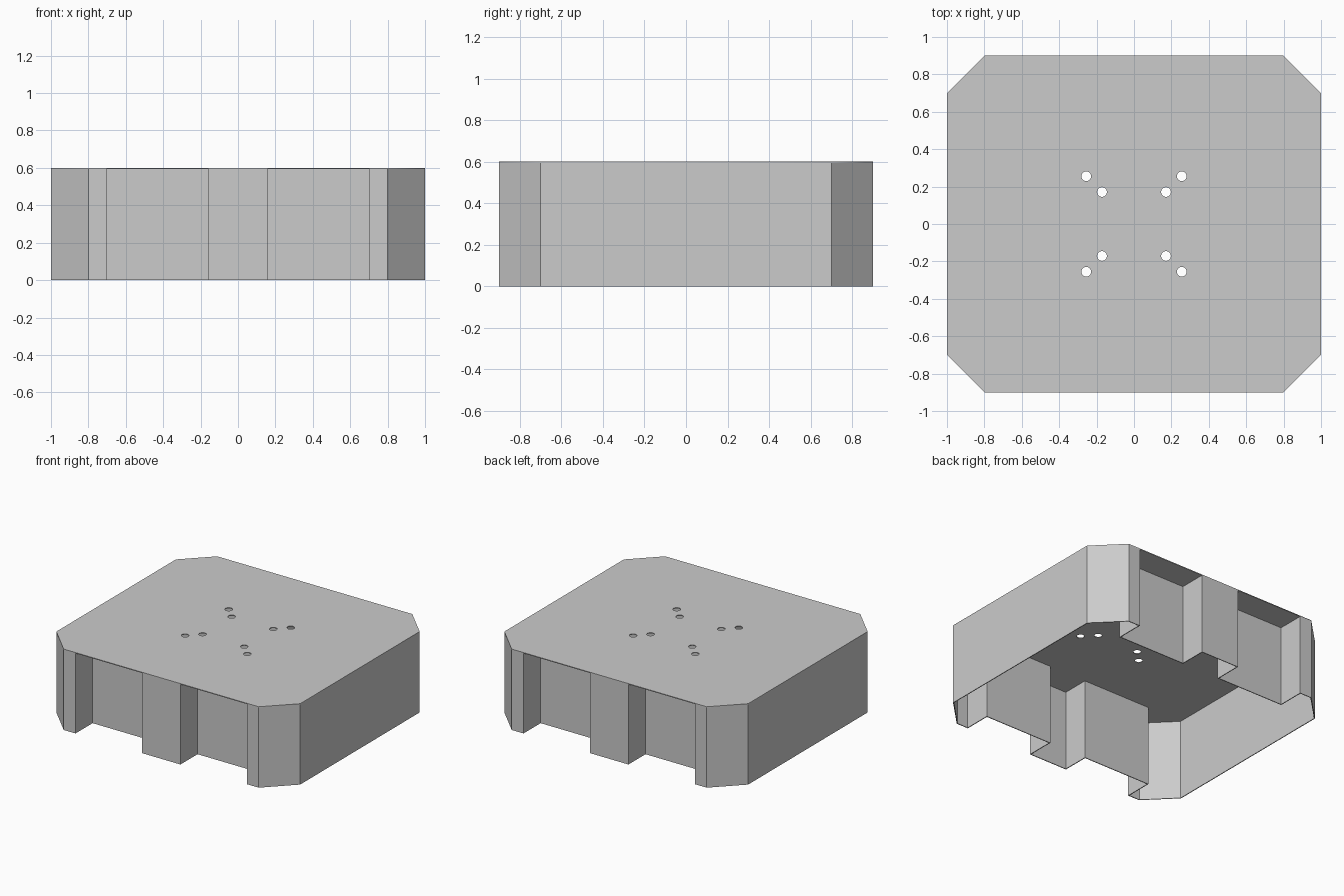
import bpy, bmesh
from math import cos, sin, tau

if "Cube" in bpy.data.objects:
    bpy.data.objects.remove(bpy.data.objects["Cube"])

T = 0.006          # sheet thickness
H = 0.6            # overall height
X, Y, C = 1.0, 0.9, 0.2   # half sizes and corner chamfer


def activate(obj):
    bpy.ops.object.select_all(action='DESELECT')
    obj.select_set(True)
    bpy.context.view_layer.objects.active = obj


# Top plate: chamfered outline with eight round holes, as a filled curve
outline = [(X, -Y + C), (X, Y - C), (X - C, Y), (-X + C, Y),
           (-X, Y - C), (-X, -Y + C), (-X + C, -Y), (X - C, -Y)]
curve = bpy.data.curves.new("top_plate", 'CURVE')
curve.dimensions = '2D'
curve.fill_mode = 'BOTH'
curve.extrude = T / 2


def add_loop(points):
    s = curve.splines.new('POLY')
    s.points.add(len(points) - 1)
    for p, (x, y) in zip(s.points, points):
        p.co = (x, y, 0, 1)
    s.use_cyclic_u = True


add_loop(outline)
R = 0.026
for d in (0.171, 0.255):
    for sx in (-1, 1):
        for sy in (-1, 1):
            add_loop([(sx * d + R * cos(tau * i / 24), sy * d + R * sin(tau * i / 24))
                      for i in range(24)])
plate = bpy.data.objects.new("top_plate", curve)
bpy.context.collection.objects.link(plate)
plate.location.z = H - T / 2
activate(plate)
bpy.ops.object.convert(target='MESH')

# Folded side wall: front run steps in at two recesses, mirrored for the back
D = Y - 0.2
front = [(-X, -Y + C), (-X + C, -Y),
         (-0.703, -Y), (-0.703, -D), (-0.158, -D), (-0.158, -Y),
         (0.158, -Y), (0.158, -D), (0.703, -D), (0.703, -Y),
         (X - C, -Y), (X, -Y + C)]
path = front + [(-x, -y) for x, y in front]

bm = bmesh.new()
low = [bm.verts.new((x, y, 0)) for x, y in path]
high = [bm.verts.new((x, y, H - T)) for x, y in path]
n = len(path)
for i in range(n):
    j = (i + 1) % n
    bm.faces.new((low[i], low[j], high[j], high[i]))
mesh = bpy.data.meshes.new("side_wall")
bm.to_mesh(mesh)
bm.free()
wall = bpy.data.objects.new("side_wall", mesh)
bpy.context.collection.objects.link(wall)
sol = wall.modifiers.new("sheet", 'SOLIDIFY')
sol.thickness = T
sol.offset = -1
sol.use_even_offset = True
